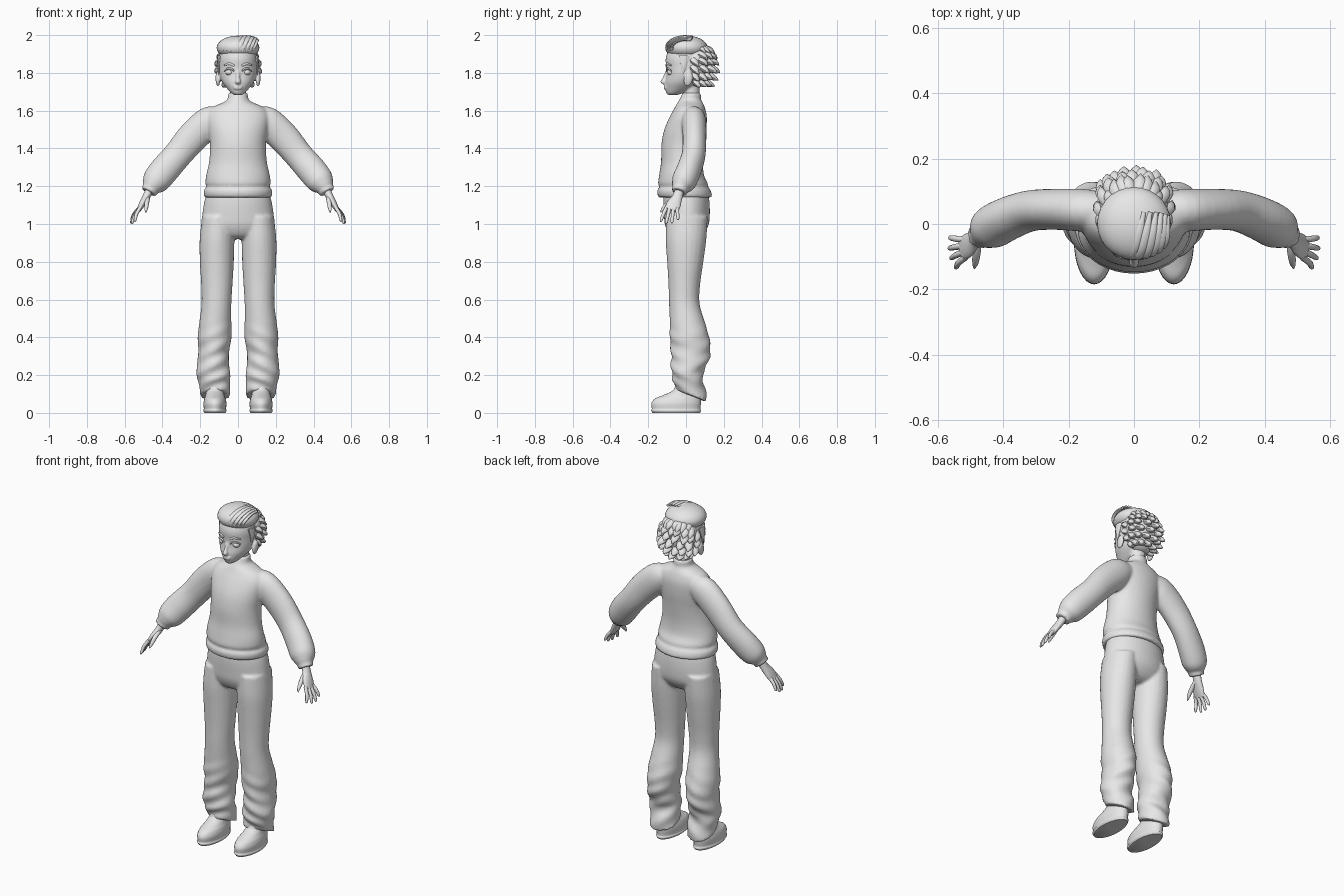
import bpy, bmesh, math, random
from mathutils import Vector, Matrix

random.seed(4)
cube = bpy.data.objects.get("Cube")
if cube:
    bpy.data.objects.remove(cube, do_unlink=True)

GREY = (0.8, 0.8, 0.8, 1.0)
clay = bpy.data.materials.new("plain grey")
clay.use_nodes = True
clay.diffuse_color = GREY
clay.node_tree.nodes["Principled BSDF"].inputs["Base Color"].default_value = GREY


def level(z, w, front, back, x=0.0):
    """Horizontal ring from its height, half width and front/back limits."""
    return (x, (front + back) / 2, z, w, (back - front) / 2)


def spline(rings, steps):
    """Catmull-Rom interpolation of ring values."""
    pts = [rings[0]] + list(rings) + [rings[-1]]
    out = []
    for a, b, c, d in zip(pts, pts[1:], pts[2:], pts[3:]):
        for s in range(steps):
            t = s / steps
            out.append([0.5 * (2 * q + (r - p) * t + (2 * p - 5 * q + 4 * r - e) * t * t
                               + (3 * q - p - 3 * r + e) * t ** 3)
                        for p, q, r, e in zip(a, b, c, d)])
    return out + [list(rings[-1])]


def loft(bm, rings, flat=False, seg=24, steps=4, ref=(0, 1, 0)):
    """Closed tube through elliptical rings, level or across the path."""
    rows = spline(rings, steps)
    loops = []
    for i, (x, y, z, a, b) in enumerate(rows):
        u, v = Vector((1, 0, 0)), Vector((0, 1, 0))
        if not flat:
            lo, hi = rows[max(i - 1, 0)], rows[min(i + 1, len(rows) - 1)]
            t = (Vector(hi[:3]) - Vector(lo[:3])).normalized()
            v = Vector(ref) - t * t.dot(Vector(ref))
            v.normalize()
            u = v.cross(t)
        ring = []
        for k in range(seg):
            ang = math.tau * k / seg
            ring.append(bm.verts.new(Vector((x, y, z)) + u * a * math.cos(ang) + v * b * math.sin(ang)))
        loops.append(ring)
    for r, s in zip(loops, loops[1:]):
        for k in range(seg):
            n = (k + 1) % seg
            bm.faces.new((r[k], r[n], s[n], s[k]))
    bm.faces.new(loops[0])
    bm.faces.new(loops[-1])


def ball(bm, centre, radii, tilt=0.0):
    m = Matrix.Translation(centre) @ Matrix.Rotation(tilt, 4, 'X') @ Matrix.Diagonal((*radii, 1))
    bmesh.ops.create_uvsphere(bm, u_segments=28, v_segments=18, radius=1, matrix=m)


def finish(name, bm, mirror=False, fuse=0.0):
    bmesh.ops.recalc_face_normals(bm, faces=bm.faces)
    mesh = bpy.data.meshes.new(name)
    bm.to_mesh(mesh)
    bm.free()
    mesh.materials.append(clay)
    ob = bpy.data.objects.new(name, mesh)
    bpy.context.collection.objects.link(ob)
    bpy.ops.object.select_all(action='DESELECT')
    ob.select_set(True)
    bpy.context.view_layer.objects.active = ob
    bpy.ops.object.shade_smooth_by_angle(angle=math.radians(50))
    if mirror:
        ob.modifiers.new("mirror", 'MIRROR').use_mirror_merge = False
    if fuse:
        rm = ob.modifiers.new("fuse", 'REMESH')
        rm.mode, rm.voxel_size, rm.use_smooth_shade = 'VOXEL', fuse, True
        sm = ob.modifiers.new("soften", 'SMOOTH')
        sm.factor, sm.iterations = 0.5, 4
    return ob


# Sweater: body with hem band and collar, fused with the full sleeves
bm = bmesh.new()
loft(bm, [level(*r) for r in (
    (1.14, .172, -.14, .132), (1.15, .18, -.15, .138), (1.18, .18, -.152, .13),
    (1.195, .167, -.14, .117), (1.215, .173, -.148, .115), (1.26, .168, -.142, .095),
    (1.33, .153, -.132, .09), (1.42, .148, -.13, .098), (1.5, .158, -.115, .108),
    (1.57, .165, -.085, .11), (1.615, .14, -.06, .1), (1.643, .08, -.045, .088),
    (1.66, .056, -.034, .08), (1.695, .052, -.018, .08))], flat=True, seg=40)
loft(bm, [(.09, .04, 1.56, .06, .055), (.15, .042, 1.54, .083, .065), (.24, .045, 1.46, .083, .063),
          (.32, .04, 1.365, .076, .063), (.39, .015, 1.285, .078, .066), (.435, -.01, 1.228, .073, .066),
          (.455, -.025, 1.2, .056, .053), (.463, -.03, 1.187, .045, .043), (.474, -.036, 1.168, .044, .042)])
finish("sweater", bm, mirror=True, fuse=.008)

# Trousers: hips fused with two loose legs
bm = bmesh.new()
loft(bm, [level(*r) for r in (
    (1.18, .16, -.115, .115), (1.12, .178, -.12, .124), (1.05, .189, -.117, .126),
    (.99, .194, -.11, .118), (.94, .17, -.085, .085), (.92, .12, -.05, .05))], flat=True, seg=40)
loft(bm, [level(*r) for r in (
    (1.04, .085, -.105, .115, .105), (.92, .092, -.108, .108, .111), (.8, .09, -.1, .092, .112),
    (.68, .083, -.093, .075, .112), (.58, .079, -.09, .072, .114), (.48, .085, -.086, .1, .12),
    (.4, .09, -.086, .123, .124), (.33, .082, -.08, .13, .128), (.27, .084, -.08, .118, .132),
    (.2, .09, -.075, .088, .13), (.15, .082, -.068, .102, .124), (.1, .08, -.058, .108, .12))], flat=True)
for v in bm.verts:
    x, y, z = v.co
    if z < .5:
        # Soft folds below the knee and a hem that drops towards the heel
        v.co.y += .006 * math.sin(z * 75 + x * 35) * min(1, (.5 - z) * 5)
        v.co.z -= y * .38 * max(0, min(1, (.2 - z) * 10))
finish("trousers", bm, mirror=True, fuse=.008)

# Shoes with ankles
bm = bmesh.new()
loft(bm, [level(*r, .122) for r in (
    (0, .056, -.176, .074), (.012, .062, -.185, .08), (.022, .059, -.181, .076), (.05, .061, -.183, .079),
    (.075, .056, -.165, .08), (.092, .05, -.125, .078), (.115, .047, -.075, .074),
    (.14, .047, -.058, .07), (.22, .045, -.045, .06))], flat=True, seg=32)
finish("shoes", bm, mirror=True)

# Hands: palm, four fingers and thumb
bm = bmesh.new()
loft(bm, [(.46, -.03, 1.2, .022, .023), (.485, -.045, 1.145, .02, .027),
          (.508, -.065, 1.105, .017, .038), (.527, -.077, 1.072, .011, .036)])
tips = [(.548, -.135, 1.012), (.563, -.106, 1.002), (.569, -.075, 1.004), (.567, -.042, 1.022)]
for i, tip in enumerate(tips):
    base = Vector((.516, -.102 + .018 * i, 1.09))
    tip = Vector(tip)
    mid = base.lerp(tip, .5) + Vector((.005, 0, .003))
    loft(bm, [(*base, .01, .01), (*mid, .0095, .0095), (*base.lerp(tip, .9), .0075, .0075),
              (*tip, .002, .002)], seg=10)
loft(bm, [(.478, -.045, 1.145, .013, .013), (.482, -.085, 1.118, .013, .013),
          (.486, -.118, 1.085, .01, .01), (.489, -.135, 1.062, .003, .003)], seg=10, ref=(1, 0, 0))
finish("hands", bm, mirror=True)

# Head with neck, nose, lips, ears
bm = bmesh.new()
loft(bm, [level(*r) for r in (
    (1.682, .016, -.092, -.05), (1.692, .034, -.103, -.02), (1.715, .056, -.109, .03),
    (1.75, .083, -.11, .075), (1.79, .098, -.104, .1), (1.83, .101, -.105, .11),
    (1.88, .1, -.107, .11), (1.93, .085, -.085, .1), (1.96, .045, -.04, .06))], flat=True, seg=40)
loft(bm, [(0, .03, 1.62, .043, .043), (0, .03, 1.68, .042, .042), (0, .025, 1.76, .045, .045)], seg=24)
loft(bm, [(0, -.098, 1.815, .008, .008), (0, -.112, 1.775, .01, .012), (0, -.121, 1.752, .015, .015),
          (0, -.112, 1.738, .008, .008)], flat=True, seg=16)
for z in (1.728, 1.718):
    ball(bm, (0, -.108, z), (.024, .01, .006))
for s in (-1, 1):
    ball(bm, (s * .106, .012, 1.768), (.012, .025, .04), -.2)
    ball(bm, (s * .113, .012, 1.772), (.006, .018, .03), -.2)
finish("head", bm, fuse=.005)

# Eyes, lids and brows
bm = bmesh.new()
ball(bm, (.045, -.078, 1.803), (.022, .022, .017))
loft(bm, [(.02, -.102, 1.808, .003, .003), (.034, -.102, 1.821, .005, .005),
          (.055, -.094, 1.822, .005, .005), (.072, -.078, 1.81, .003, .003)], seg=8, ref=(0, 0, 1))
loft(bm, [(.02, -.106, 1.838, .003, .005), (.045, -.1, 1.848, .004, .006),
          (.074, -.078, 1.84, .002, .003)], seg=8, ref=(0, 0, 1))
finish("eyes_and_brows", bm, mirror=True)

# Hair: swept-up top, back volume, raised strands and pointed locks
bm = bmesh.new()
TOP, TOP_R = Vector((0, .002, 1.933)), (.113, .112, .064)
BACK, BACK_R = Vector((0, .055, 1.845)), (.106, .086, .125)
ball(bm, TOP, TOP_R)
ball(bm, BACK, BACK_R)
for i in range(-4, 5):
    lon = i * .2
    path = []
    for k in range(5):
        lat = -.3 + k * .55
        w = .011 * math.sin(math.pi * (k + .6) / 5.2)
        d = (math.sin(lon + .12 * k), -math.cos(lon) * math.cos(lat), math.cos(lon) * math.sin(lat))
        p = TOP + Vector([c * r * .96 for c, r in zip(d, TOP_R)])
        path.append((*p, .006, w + .003))
    loft(bm, path, seg=10, ref=(1, 0, 0))
for row, rise in enumerate((-.8, -.5, -.15, .2, .5, .78)):
    count = 7 + row % 2
    spread = 1.75 if rise < .4 else 1.3
    for i in range(count):
        ang = spread * (2 * i / (count - 1) - 1) + random.uniform(-.08, .08)
        ring = math.sqrt(1 - rise * rise)
        out = Vector((math.sin(ang) * ring, math.cos(ang) * ring, rise))
        base = BACK + Vector([c * r * .86 for c, r in zip(out, BACK_R)])
        aim = Vector((.35 * math.sin(ang), .45 + .4 * math.cos(ang), -.45)).normalized()
        tip = base + aim * random.uniform(.05, .066)
        mid = base.lerp(tip, .5) + out * .008
        loft(bm, [(*base, .024, .02), (*mid, .02, .014), (*tip, .001, .001)],
             seg=8, steps=3, ref=(0, .2, 1))
for s in (-1, 1):
    loft(bm, [(s * .096, -.01, 1.89, .012, .03), (s * .102, -.012, 1.84, .008, .018),
              (s * .101, -.018, 1.79, .001, .002)], seg=10)
finish("hair", bm)
